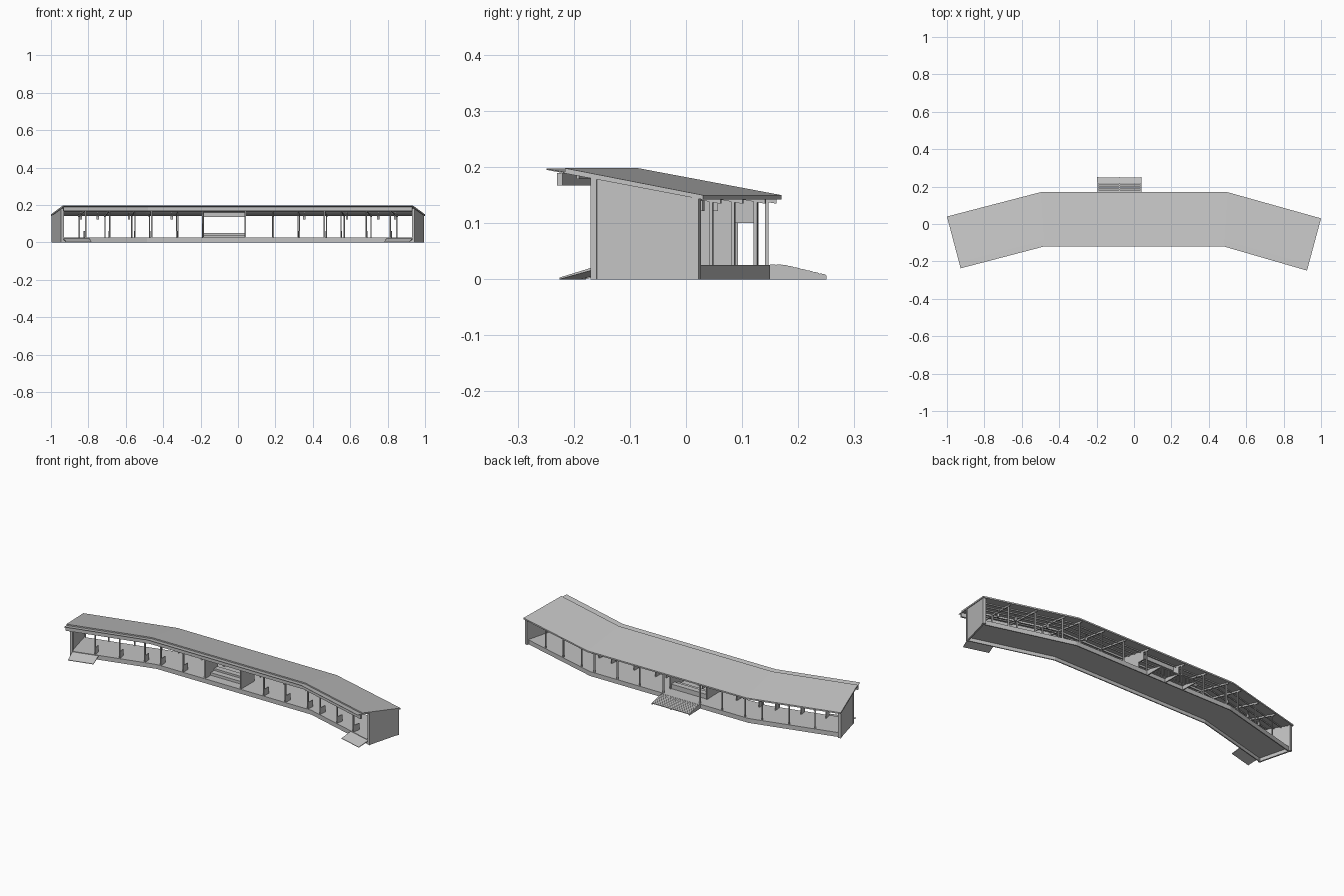
import bpy, bmesh
from mathutils import Vector

cube = bpy.data.objects.get("Cube")
if cube:
    bpy.data.objects.remove(cube, do_unlink=True)

grey = bpy.data.materials.new("plain_grey")
grey.use_nodes = True
tone = (0.54, 0.54, 0.54, 1)
grey.diffuse_color = tone
grey.node_tree.nodes["Principled BSDF"].inputs["Base Color"].default_value = tone

# Bent plan: back and front roof edges at the two ends and two bends
BACK = [Vector(p) for p in ((-1, .04), (-.5, .17), (.5, .17), (1, .03))]
FRONT = [Vector(p) for p in ((-.927, -.237), (-.48, -.12), (.48, -.12), (.925, -.249))]
LENGTH = (.51, 1, .51)
FLOOR = .025


def plan(u, d):
    """u runs along the building (0 to 3), d from back edge (0) to front edge (1)."""
    i = min(int(u), 2)
    b = BACK[i].lerp(BACK[i + 1], u - i)
    f = FRONT[i].lerp(FRONT[i + 1], u - i)
    return b + (f - b) * d


def under(d):
    """Height of the roof underside."""
    return .142 + .053 * d


def sweep(bm, profile, stations):
    """Closed (d, z) profile swept along the bent plan."""
    rings = [[bm.verts.new((*plan(u, d), z)) for d, z in profile] for u in stations]
    n = len(profile)
    for a, b in zip(rings, rings[1:]):
        for k in range(n):
            bm.faces.new((a[k], a[(k + 1) % n], b[(k + 1) % n], b[k]))
    bm.faces.new(rings[0])
    bm.faces.new(rings[-1][::-1])


def rect(d0, d1, z0, z1):
    return [(d0, z0), (d1, z0), (d1, z1), (d0, z1)]


def sloped(d0, d1, z0):
    """Cross-section from height z0 up to the roof underside."""
    return [(d0, z0), (d1, z0), (d1, under(d1)), (d0, under(d0))]


def hung(d0, d1, drop):
    """Cross-section of even depth hung below the roof underside."""
    return [(d0, under(d0) - drop), (d1, under(d1) - drop), (d1, under(d1)), (d0, under(d0))]


def slab(u, width):
    """Two stations a given width apart, centred on u."""
    h = width / LENGTH[min(int(u), 2)] / 2
    return u - h, u + h


def part(name, pieces):
    bm = bmesh.new()
    for profile, stations in pieces:
        sweep(bm, profile, stations)
    bmesh.ops.recalc_face_normals(bm, faces=bm.faces)
    mesh = bpy.data.meshes.new(name)
    bm.to_mesh(mesh)
    bm.free()
    mesh.materials.append(grey)
    ob = bpy.data.objects.new(name, mesh)
    bpy.context.collection.objects.link(ob)


def at_x(x):
    return 1.5 + x


WHOLE = (0, 1, 2, 3)
INNER = (.02, 1, 2, 2.98)

# Roof covering stops short of the front, leaving the lower deck exposed
part("roof", [([(0, .15), (.88, .198), (.88, .191), (1, .197), (1, .195), (0, .142)], WHOLE)])
part("front_fascia", [(rect(.895, .93, .167, .189), WHOLE)])
part("front_beam", [(hung(.68, .705, .01), INNER)])
part("purlins", [(hung(d, d + .015, .006), INNER) for d in (.23, .38, .53, .8)])

# Floor: thin deck hollow underneath, with skirts along both edges
part("floor", [([(.07, 0), (.09, 0), (.09, .019), (.69, .019), (.69, 0), (.71, 0),
                 (.71, FLOOR), (.07, FLOOR)], INNER)])

# End walls with thicker end posts
part("end_walls", [(sloped(.04, .71, 0), s) for s in ((.008, .025), (2.975, 2.992))])
part("end_posts", [(sloped(d, d + .04, 0), s)
                   for d in (.03, .68) for s in ((.004, .035), (2.965, 2.996))])

# Repeating frames: posts, rafters and low screens
wings = (.14, .43, .71)
frames = [1 - w for w in wings] + [2 + w for w in wings]
frames += [at_x(s * x) for x in (.19, .33, .475) for s in (-1, 1)]
part("back_posts", [(sloped(.08, .1, FLOOR), slab(u, .007)) for u in frames])
part("front_posts", [(sloped(.68, .705, FLOOR), slab(u, .007)) for u in frames])
part("rafters", [(hung(.03, .9, .009), slab(u, .006)) for u in frames + [at_x(.04)]])
part("low_screens", [(rect(.56, .68, FLOOR, .062), slab(u, .005)) for u in frames])

# Small hanging lamps between frames
lamps = [.27, .46, .81, 2.19, 2.54, 2.73, at_x(-.36), at_x(.36)]
part("lamps", [(rect(.39, .42, .122, .14), slab(u, .012)) for u in lamps])
part("lamp_stems", [(sloped(.4, .41, .14), slab(u, .003)) for u in lamps])

# Central alcove: side partitions, header and stepped bench
left, right = at_x(-.19), at_x(.04)
part("alcove_partitions", [(sloped(.29, .7, FLOOR), slab(u, .006)) for u in (left, right)])
part("alcove_ties", [(sloped(.16, .29, .1), slab(u, .006)) for u in (left, right)])
part("alcove_posts", [(sloped(.08, .1, FLOOR), slab(u, .007)) for u in (left, right)])
part("alcove_header", [(sloped(.29, .31, .135), (left, right))])
part("bench", [([(.31, FLOOR), (.31, .051), (.42, .051), (.42, .04), (.53, .04),
                 (.53, FLOOR)], (left, right))])

# Back ramp: stringers carrying slats
r0, r1 = at_x(-.195), at_x(.04)


def ramp_top(d):
    return .026 + min(d + .02, 0) * .07


def ramp_strip(a, b, depth):
    return [(a, ramp_top(a) - depth), (b, ramp_top(b) - depth), (b, ramp_top(b)), (a, ramp_top(a))]


side = [(.07, 0), (.07, .025), (-.02, .025), (-.276, .007), (-.276, 0)]
part("ramp_stringers", [(side, slab(u, .006)) for u in (r0 + .003, (r0 + r1) / 2, r1 - .003)])
pitch = .346 / 9
part("ramp_slats", [(ramp_strip(.07 - i * pitch, .075 - (i + 1) * pitch, .005), (r0, r1))
                    for i in range(9)])

# Front ramps beside both end walls: thin tilted plates
plate = [(.71, .022), (.93, .003), (.93, 0), (.71, .017)]
part("front_ramps", [(plate, s) for s in ((.03, .33), (2.67, 2.97))])
